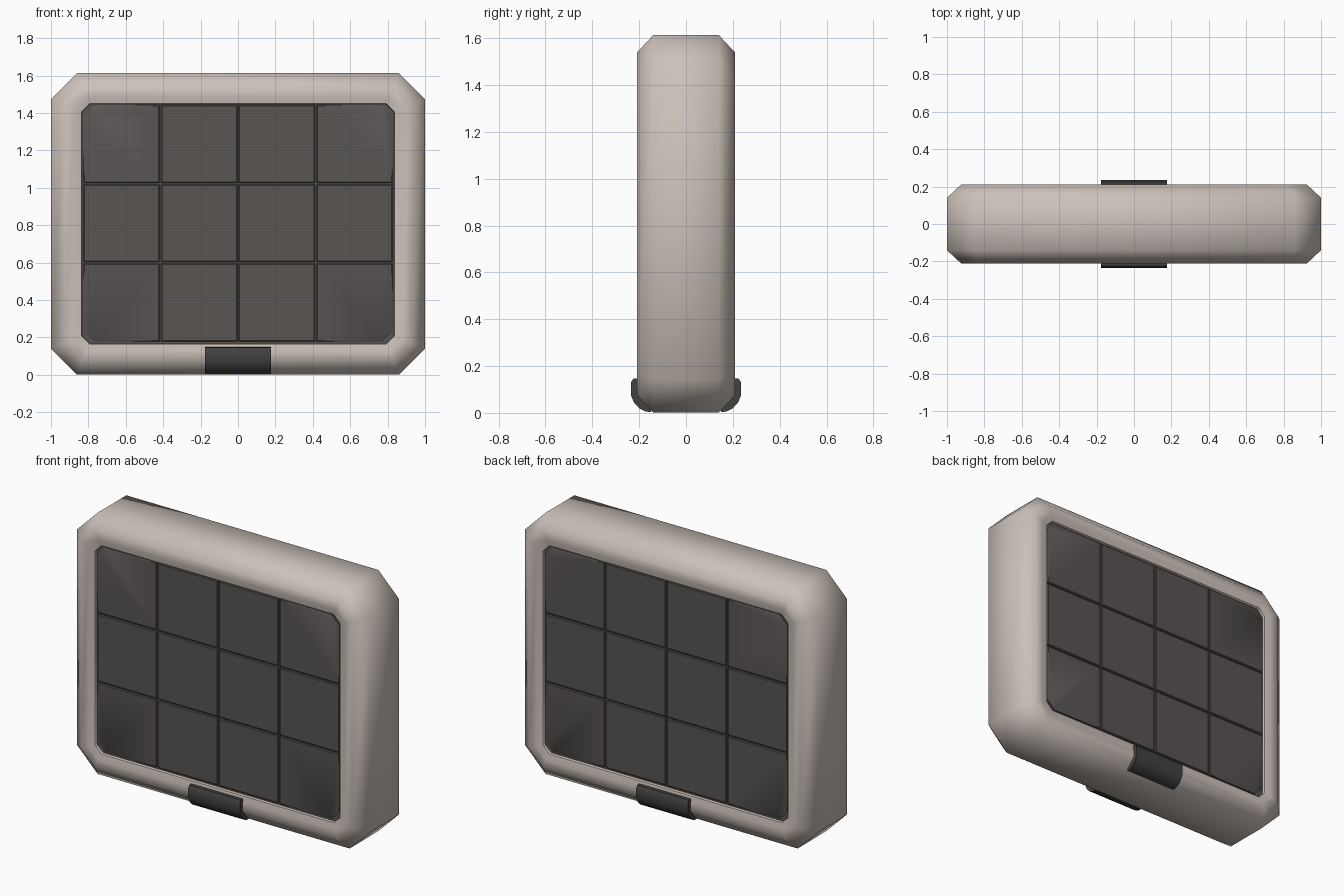
import bpy, bmesh, math

if "Cube" in bpy.data.objects:
    bpy.data.objects.remove(bpy.data.objects["Cube"])

ZC, HX, HZ, CUT = 0.807, 1.0, 0.806, 0.14   # centre height, half sizes, corner cut


def material(name, rgb):
    m = bpy.data.materials.new(name)
    m.diffuse_color = (*rgb, 1)
    m.use_nodes = True
    m.node_tree.nodes["Principled BSDF"].inputs["Base Color"].default_value = m.diffuse_color
    return m


SHELL = material("warm light grey", (0.60, 0.535, 0.485))
TILE = material("dark grey", (0.098, 0.089, 0.086))
CLIP = material("charcoal", (0.055, 0.053, 0.055))


def finish(name, bm, mat, angle):
    bmesh.ops.recalc_face_normals(bm, faces=bm.faces)
    me = bpy.data.meshes.new(name)
    bm.to_mesh(me)
    bm.free()
    ob = bpy.data.objects.new(name, me)
    bpy.context.collection.objects.link(ob)
    me.materials.append(mat)
    bpy.ops.object.select_all(action='DESELECT')
    ob.select_set(True)
    bpy.context.view_layer.objects.active = ob
    bpy.ops.object.shade_smooth_by_angle(angle=math.radians(angle))
    return ob


def octagon(d):
    """Cut-corner rectangle, inset by d from the outer outline."""
    x, z = HX - d, HZ - d
    c = CUT - d * (2 - math.sqrt(2))
    return [(px, pz + ZC) for px, pz in (
        (x, -z + c), (x, z - c), (x - c, z), (-x + c, z),
        (-x, z - c), (-x, -z + c), (-x + c, -z), (x - c, -z))]


def loft(bm, rings, cap=True, closed=False):
    """Skin equal-length rings of 3D points."""
    rv = [[bm.verts.new(p) for p in r] for r in rings]
    pairs = list(zip(rv, rv[1:])) + ([(rv[-1], rv[0])] if closed else [])
    for a, b in pairs:
        n = len(a)
        for i in range(n):
            j = (i + 1) % n
            bm.faces.new((a[i], a[j], b[j], b[i]))
    if cap:
        bm.faces.new(rv[0])
        bm.faces.new(rv[-1])


# Rounded shell frame: cross-section (inset, y) carried round the outline
half = [(0, 0.14), (0.075, 0.21), (0.125, 0.207), (0.163, 0.199), (0.168, 0.17)]
section = half + [(d, -y) for d, y in reversed(half)]
bm = bmesh.new()
loft(bm, [[(x, y, z) for x, z in octagon(d)] for d, y in section], False, True)
finish("shell_frame", bm, SHELL, 55)

# Backing slab seen in the grooves between tiles
bm = bmesh.new()
loft(bm, [[(x, y, z) for x, z in octagon(0.166)] for y in (-0.184, 0.184)])
finish("panel_backing", bm, TILE, 30)


def tile_outline(i, k, g):
    """Tile at column i, row k shrunk by g; outer corner tiles are clipped."""
    x0, x1 = -0.83 + 0.415 * i + g, -0.83 + 0.415 * (i + 1) - g
    z0, z1 = 0.175 + 0.4235 * k + g, 0.175 + 0.4235 * (k + 1) - g
    c = 0.055
    pts = []
    for x, z, sx, sz, clip in (
            (x0, z0, 1, 1, (i, k) == (0, 0)), (x1, z0, -1, 1, (i, k) == (3, 0)),
            (x1, z1, -1, -1, (i, k) == (3, 2)), (x0, z1, 1, -1, (i, k) == (0, 2))):
        if clip:
            ends = [(x, z + sz * c), (x + sx * c, z)]
            pts += ends if sx * sz > 0 else ends[::-1]
        else:
            pts.append((x, z))
    return pts


for side, s in (("front", -1), ("back", 1)):
    # 4 x 3 tile panel
    bm = bmesh.new()
    for i in range(4):
        for k in range(3):
            loft(bm, [[(x, s * y, z) for x, z in tile_outline(i, k, g)]
                      for y, g in ((0.18, 0.004), (0.19, 0.004), (0.194, 0.009))])
    finish(side + "_tiles", bm, TILE, 30)

    # Clip hugging the lower edge
    prof = [(0.15, 0.12), (0.20, 0.148), (0.224, 0.147), (0.234, 0.132),
            (0.234, 0.072), (0.222, 0.044), (0.20, 0.02), (0.172, 0.006), (0.15, 0.003)]
    bm = bmesh.new()
    loft(bm, [[(x, s * y, z) for y, z in prof] for x in (-0.176, 0.176)])
    finish(side + "_clip", bm, CLIP, 40)
